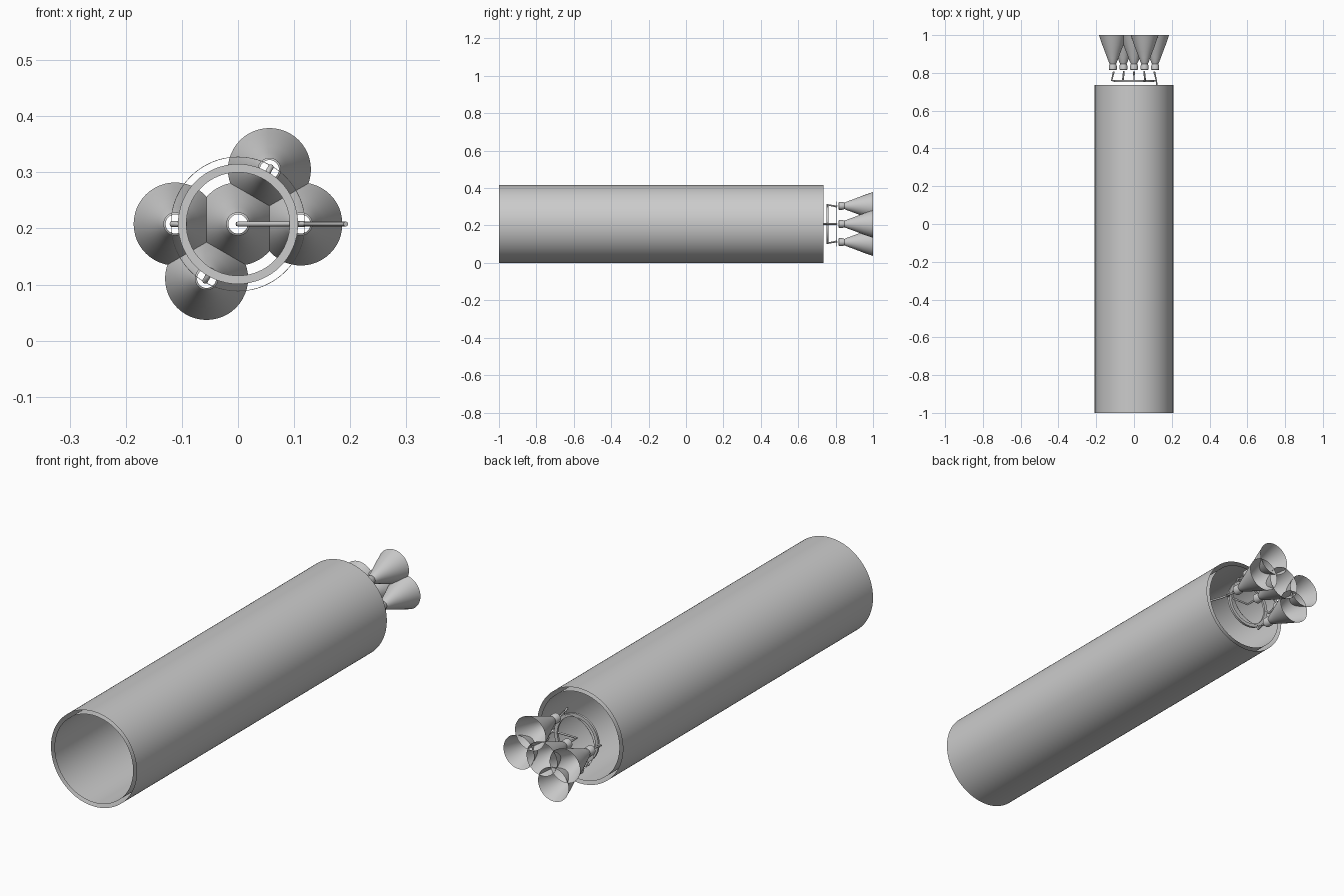
import bpy, bmesh, math
from mathutils import Vector

if "Cube" in bpy.data.objects:
    bpy.data.objects.remove(bpy.data.objects["Cube"])

ZC = 0.208  # height of the long axis


def lathe(name, profile, x=0.0, z=ZC, segs=48, closed=False, angle=35):
    """Revolve (radius, y) points around an axis parallel to y."""
    bm = bmesh.new()
    rings = []
    for r, y in profile:
        rings.append([bm.verts.new((x + r * math.cos(2 * math.pi * i / segs), y,
                                    z + r * math.sin(2 * math.pi * i / segs)))
                      for i in range(segs)])
    pairs = list(zip(rings, rings[1:]))
    if closed:
        pairs.append((rings[-1], rings[0]))
    for a, b in pairs:
        for i in range(segs):
            j = (i + 1) % segs
            bm.faces.new((a[i], b[i], b[j], a[j]))
    mesh = bpy.data.meshes.new(name)
    bm.to_mesh(mesh)
    bm.free()
    return finish(name, mesh, angle)


def finish(name, mesh, angle=35):
    ob = bpy.data.objects.new(name, mesh)
    bpy.context.collection.objects.link(ob)
    bpy.ops.object.select_all(action='DESELECT')
    ob.select_set(True)
    bpy.context.view_layer.objects.active = ob
    bpy.ops.object.shade_smooth_by_angle(angle=math.radians(angle))
    return ob


def pipe(name, points, radius=0.005):
    """Round pipe along a polyline."""
    cu = bpy.data.curves.new(name, 'CURVE')
    cu.dimensions = '3D'
    cu.bevel_depth = radius
    cu.bevel_resolution = 2
    cu.use_fill_caps = True
    sp = cu.splines.new('POLY')
    sp.points.add(len(points) - 1)
    for p, co in zip(sp.points, points):
        p.co = (*co, 1)
    ob = bpy.data.objects.new(name, cu)
    bpy.context.collection.objects.link(ob)
    return ob


# Body: outer skin and inner liner, open at both ends
lathe("outer_shell", [(0.208, -1.0), (0.208, 0.735)], segs=96)
lathe("inner_liner", [(0.191, 0.735), (0.191, -1.0)], segs=96)

# Propellant ring manifold and thin hoop at the chamber heads
lathe("ring_manifold", [(0.092, 0.752), (0.107, 0.752), (0.107, 0.762), (0.092, 0.762)],
      segs=64, closed=True)
lathe("mount_hoop", [(0.119, 0.804), (0.120, 0.804), (0.120, 0.806), (0.119, 0.806)],
      segs=64, closed=True)

# Engines: one in the centre and four around it
bell = [(0.017, 0.815), (0.021, 0.818), (0.021, 0.836), (0.017, 0.848),
        (0.022, 0.858), (0.030, 0.880), (0.042, 0.912), (0.056, 0.948),
        (0.066, 0.978), (0.074, 1.0)]
lathe("nozzle_centre", bell)
for n, deg in enumerate((0, 60, 180, 240), 1):
    d = Vector((math.cos(math.radians(deg)), 0, math.sin(math.radians(deg))))
    c = d * 0.112
    lathe(f"nozzle_{n}", bell, c.x, ZC + c.z)
    # Feed line from the manifold to this chamber
    pts = [d * r + Vector((0, y, ZC)) for r, y in
           ((0.098, 0.758), (0.118, 0.760), (0.107, 0.808))]
    pipe(f"feed_pipe_{n}", pts)

# Main supply line: from the liner wall to the manifold and the centre engine
pipe("main_supply_pipe", [(0.192, 0.55, ZC), (0.122, 0.73, ZC), (0.118, 0.758, ZC),
                          (0.0, 0.758, ZC), (0.0, 0.808, ZC)], 0.0045)
